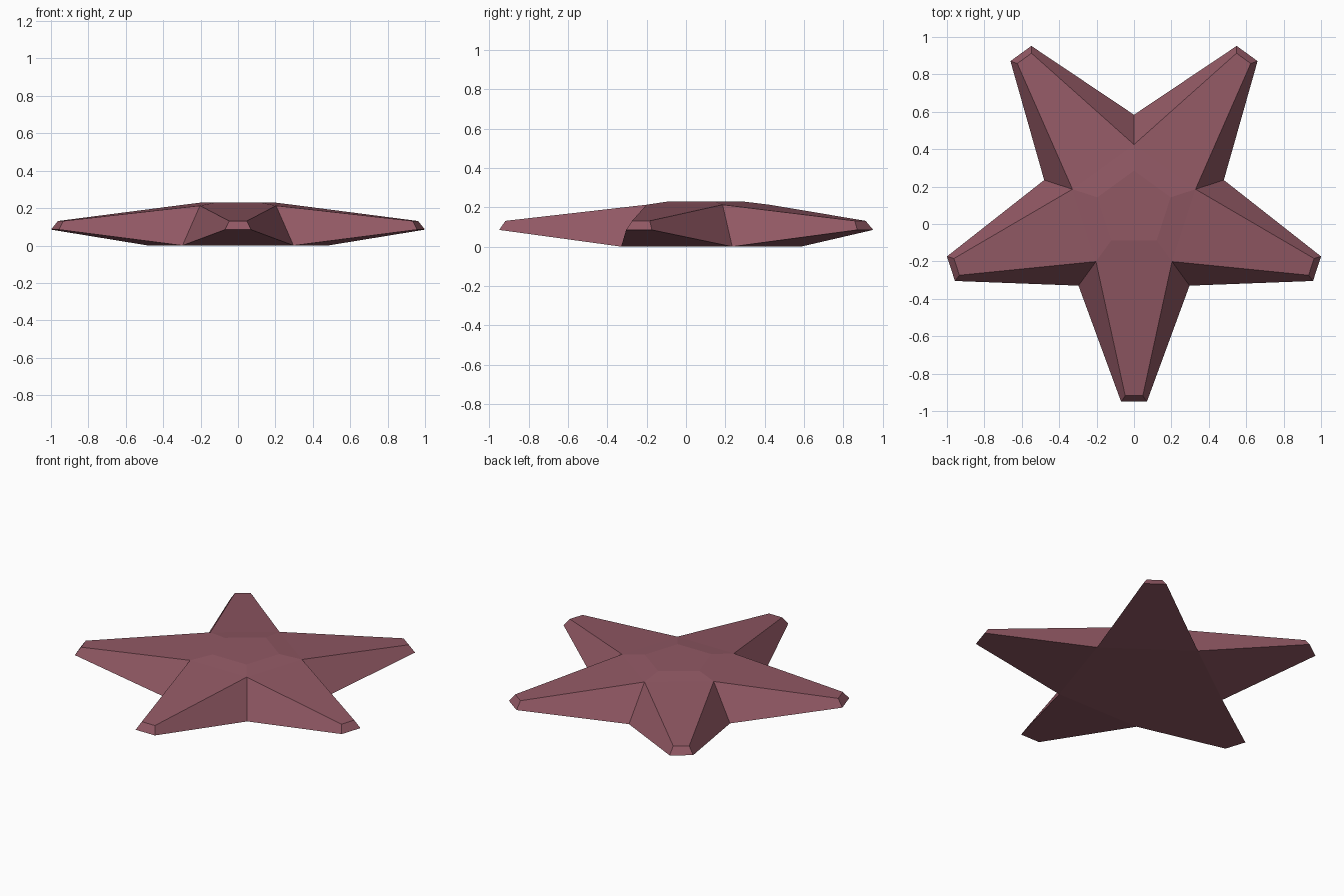
import bpy, bmesh, math

if "Cube" in bpy.data.objects:
    bpy.data.objects.remove(bpy.data.objects["Cube"])

CY = 0.079            # star centre in y
BASE = (0.283, 0.098, 0.127, 1)

mat = bpy.data.materials.new("dusty_rose")
mat.diffuse_color = BASE
mat.use_nodes = True
mat.node_tree.nodes["Principled BSDF"].inputs["Base Color"].default_value = mat.diffuse_color

bm = bmesh.new()


def pt(angle, r, side, z):
    """Point at radius r along an angle, shifted sideways."""
    c, s = math.cos(angle), math.sin(angle)
    return bm.verts.new((r * c - side * s, CY + r * s + side * c, z))


step = math.tau / 5
arms = [-math.pi / 2 + i * step for i in range(5)]

# rings of valley points between the arms: underside, upper edge, raised centre
low = [pt(a + step / 2, 0.505, 0, 0.0) for a in arms]
high = [pt(a + step / 2, 0.346, 0, 0.213) for a in arms]
cap = [pt(a + step / 2, 0.206, 0, 0.23) for a in arms]

# arms with bevelled blunt tips
for i, a in enumerate(arms):
    j = i - 1
    lr, ll = pt(a, 1.029, -0.069, 0.085), pt(a, 1.029, 0.069, 0.085)
    hr, hl = pt(a, 0.997, -0.047, 0.131), pt(a, 0.997, 0.047, 0.131)
    bm.faces.new((low[j], low[i], ll, lr))      # underside
    bm.faces.new((lr, ll, hl, hr))              # tip
    bm.faces.new((low[j], lr, hr, high[j]))     # flanks
    bm.faces.new((ll, low[i], high[i], hl))
    bm.faces.new((hr, hl, high[i], high[j]))    # top
    bm.faces.new((high[j], high[i], cap[i], cap[j]))

# flat centre above and below
bm.faces.new(cap)
bm.faces.new(low)
bmesh.ops.recalc_face_normals(bm, faces=bm.faces)

mesh = bpy.data.meshes.new("star_body")
bm.to_mesh(mesh)
bm.free()
mesh.materials.append(mat)
bpy.context.collection.objects.link(bpy.data.objects.new("star_body", mesh))
